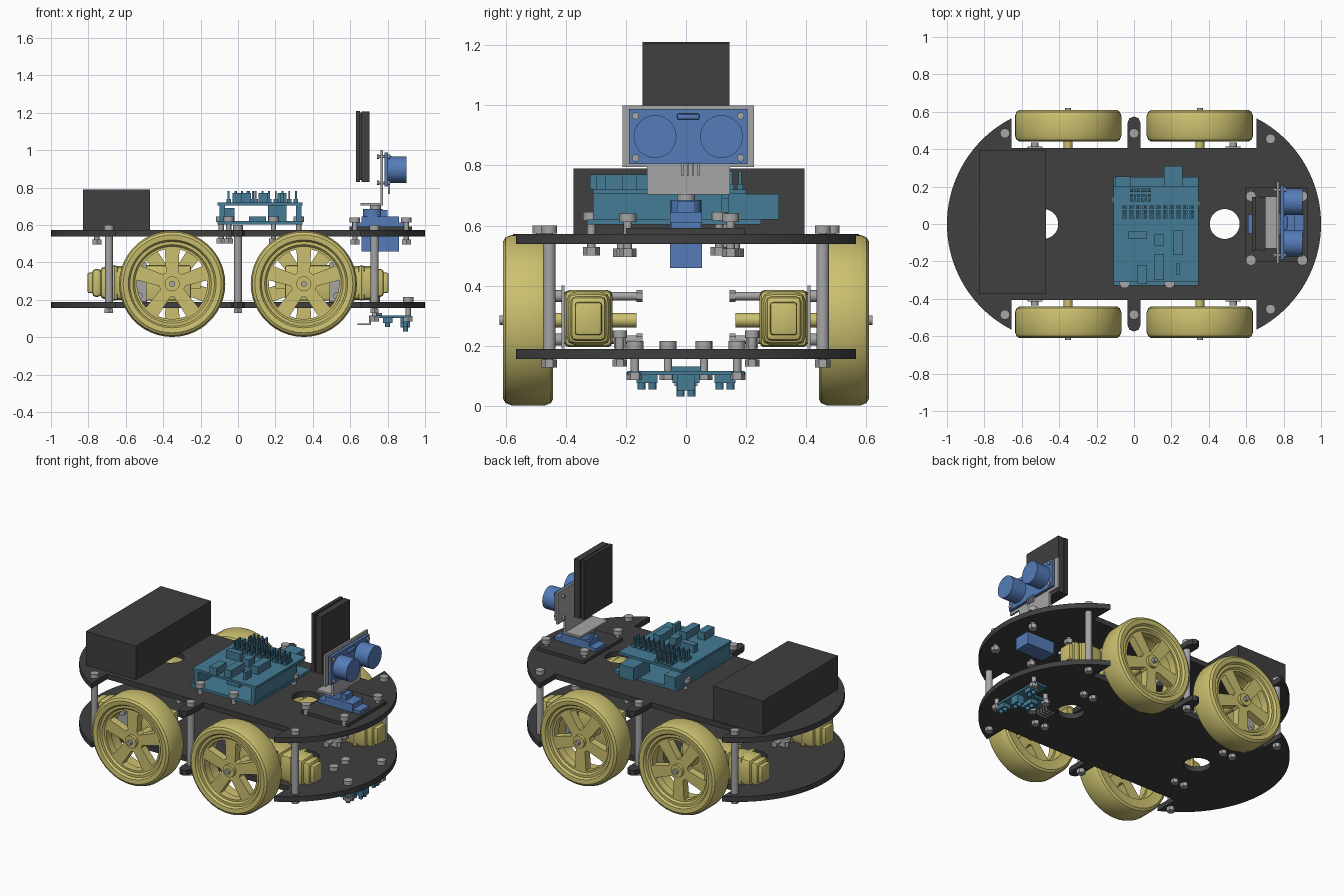
import bpy
import bmesh
from math import pi, sin, cos, radians, asin
from mathutils import Matrix, Vector

default_cube = bpy.data.objects.get("Cube")
if default_cube:
    bpy.data.objects.remove(default_cube, do_unlink=True)


def material(name, red, green, blue):
    mat = bpy.data.materials.new(name)
    mat.use_nodes = True
    mat.diffuse_color = (red, green, blue, 1)
    shader = next(n for n in mat.node_tree.nodes if n.type == 'BSDF_PRINCIPLED')
    shader.inputs["Base Color"].default_value = (red, green, blue, 1)
    return mat


YELLOW = material("soft yellow plastic", .6, .53, .16)
DARK = material("dark grey plastic", .05, .05, .05)
TEAL = material("teal circuit board", .06, .2, .3)
BLUE = material("mid blue plastic", .09, .2, .48)
METAL = material("light grey metal", .38, .38, .38)


class Part:
    """Collects simple solids, then turns them into one named object."""

    def __init__(self, name, mat):
        self.name, self.mat, self.bm = name, mat, bmesh.new()

    def box(self, xs, ys, zs, bevel=0):
        low, high = (Vector(corner) for corner in zip(xs, ys, zs))
        place = Matrix.Translation((low + high) / 2) @ Matrix.Diagonal(high - low).to_4x4()
        verts = bmesh.ops.create_cube(self.bm, size=1, matrix=place)["verts"]
        if bevel:
            edges = list({edge for vert in verts for edge in vert.link_edges})
            bmesh.ops.bevel(self.bm, geom=edges, offset=bevel, segments=2,
                            profile=.5, affect='EDGES')

    def rod(self, start, end, radius, sides=20):
        start, end = Vector(start), Vector(end)
        turn = (end - start).to_track_quat('Z', 'Y').to_matrix().to_4x4()
        bmesh.ops.create_cone(self.bm, cap_ends=True, segments=sides, radius1=radius,
                              radius2=radius, depth=(end - start).length,
                              matrix=Matrix.Translation((start + end) / 2) @ turn)

    def bolt(self, start, end, radius=.014, head=.028):
        start, end = Vector(start), Vector(end)
        cap = (end - start).normalized() * head
        self.rod(start, end, radius, sides=12)
        self.rod(start, start + cap, head, sides=6)
        self.rod(end - cap, end, head, sides=16)

    def lathe(self, profile, centre, steps):
        cx, cz = centre
        verts = [self.bm.verts.new((cx + r, y, cz)) for r, y in profile]
        edges = [self.bm.edges.new((verts[i - 1], verts[i])) for i in range(len(verts))]
        bmesh.ops.spin(self.bm, geom=verts + edges, cent=(cx, 0, cz), axis=(0, 1, 0),
                       angle=2 * pi, steps=steps)
        bmesh.ops.remove_doubles(self.bm, verts=self.bm.verts[:], dist=.0001)

    def finish(self, mirror=""):
        bm = self.bm
        for axis in mirror:
            source = bm.verts[:] + bm.edges[:] + bm.faces[:]
            copied = bmesh.ops.duplicate(bm, geom=source)["geom"]
            flip = [-1 if axis == letter else 1 for letter in "xyz"]
            bmesh.ops.scale(bm, vec=flip,
                            verts=[v for v in copied if isinstance(v, bmesh.types.BMVert)])
        bmesh.ops.recalc_face_normals(bm, faces=bm.faces[:])
        mesh = bpy.data.meshes.new(self.name)
        bm.to_mesh(mesh)
        bm.free()
        mesh.materials.append(self.mat)
        mesh.shade_smooth()
        mesh.set_sharp_from_angle(angle=radians(35))
        obj = bpy.data.objects.new(self.name, mesh)
        bpy.context.collection.objects.link(obj)
        return obj


def circle(cx, cy, radius, count=32):
    return [(cx + radius * cos(2 * pi * i / count), cy + radius * sin(2 * pi * i / count))
            for i in range(count)]


def cut_sheet(name, mat, loops, thickness, place):
    """Flat sheet from an outer loop and hole loops."""
    curve = bpy.data.curves.new(name, 'CURVE')
    curve.dimensions, curve.fill_mode, curve.extrude = '2D', 'BOTH', thickness / 2
    for loop in loops:
        spline = curve.splines.new('POLY')
        spline.points.add(len(loop) - 1)
        for point, (x, y) in zip(spline.points, loop):
            point.co = (x, y, 0, 1)
        spline.use_cyclic_u = True
    helper = bpy.data.objects.new(name + " outline", curve)
    bpy.context.collection.objects.link(helper)
    graph = bpy.context.evaluated_depsgraph_get()
    mesh = bpy.data.meshes.new_from_object(helper.evaluated_get(graph))
    part = Part(name, mat)
    part.bm.from_mesh(mesh)
    bpy.data.objects.remove(helper, do_unlink=True)
    bpy.data.meshes.remove(mesh)
    bmesh.ops.remove_doubles(part.bm, verts=part.bm.verts[:], dist=.0001)
    bmesh.ops.transform(part.bm, matrix=place, verts=part.bm.verts[:])
    for face in part.bm.faces:
        face.material_index = 0
    return part.finish()


# Chassis decks: round ends, wheel notches and a small tab on each side
radius = .635
sweep = asin(.565 / radius)
quarter = [(0, .575), (.025, .565), (.035, .54), (.035, .405), (.655, .405)]
quarter += [(1 - radius + radius * cos(sweep * t / 20), radius * sin(sweep * t / 20))
            for t in range(20, -1, -1)]
half = quarter + [(x, -y) for x, y in reversed(quarter[:-1])]
outline = half + [(-x, y) for x, y in reversed(half[1:-1])]
holes = [circle(side * .485, 0, .08) for side in (-1, 1)]
for name, height in (("lower_deck", .172), ("upper_deck", .555)):
    cut_sheet(name, DARK, [outline] + holes, .034, Matrix.Translation((0, 0, height)))

# Wheels: tyre with rim, five spokes and a hub
AXLE_X, AXLE_Z = .352, .285
tyres = Part("tyres", YELLOW)
tyres.lathe([(.235, .448), (.262, .442), (.276, .45), (.284, .47), (.284, .58),
             (.276, .6), (.262, .609), (.235, .606), (.226, .592), (.21, .592),
             (.2, .58), (.2, .45)], (AXLE_X, AXLE_Z), 44)
tyres.rod((AXLE_X, .5, AXLE_Z), (AXLE_X, .6, AXLE_Z), .04)
tyres.finish("xy")


def spoke_window(middle):
    polar = [(.07, -8), (.07, 8)] + [(.188, angle) for angle in range(24, -25, -8)]
    return [(r * cos(middle + radians(a)), r * sin(middle + radians(a))) for r, a in polar]


for side, side_name in ((-1, "right"), (1, "left")):
    windows = [spoke_window(side * pi / 2 + i * 2 * pi / 5) for i in range(5)]
    for end, end_name in ((-1, "rear"), (1, "front")):
        place = Matrix.Translation((end * AXLE_X, side * .555, AXLE_Z))
        cut_sheet(f"{end_name}_{side_name}_spokes", YELLOW, [circle(0, 0, .205, 44)] + windows,
                  .05, place @ Matrix.Rotation(pi / 2, 4, 'X'))

# Gear motors with rounded cans, end caps and axles
motors = Part("gear_motors", YELLOW)
motors.box((.25, .58), (.245, .405), (.195, .385), .015)
motors.box((.57, .74), (.25, .4), (.2, .38), .035)
motors.box((.73, .78), (.265, .385), (.215, .365), .02)
motors.box((.77, .805), (.28, .37), (.235, .345), .01)
motors.box((.64, .68), (.245, .405), (.195, .385), .02)
motors.box((.2, .26), (.31, .34), (.26, .31))
motors.rod((AXLE_X, .165, AXLE_Z), (AXLE_X, .52, AXLE_Z), .024)
motors.finish("xy")

# Motor brackets and their bolts
brackets = Part("motor_brackets", METAL)
brackets.box((.49, .57), (.2, .24), (.19, .24))
brackets.box((.49, .57), (.405, .415), (.19, .4))
for z in (.22, .365):
    brackets.bolt((.53, .145, z), (.53, .435, z), head=.02)
for x in (.5, .57):
    brackets.bolt((x, .22, .13), (x, .22, .25), head=.024)
brackets.rod((AXLE_X, .59, AXLE_Z), (AXLE_X, .62, AXLE_Z), .016, sides=12)
brackets.finish("xy")

# Posts joining the decks
posts = Part("deck_posts", METAL)
for x, y in ((-.69, .485), (0, .485), (.73, .455)):
    posts.rod((x, y, .18), (x, y, .55), .021)
    posts.bolt((x, y, .128), (x, y, .6), head=.026)
posts.finish("y")

# Battery box
battery = Part("battery_box", DARK)
battery.box((-.83, -.47), (-.375, .395), (.57, .79))
battery.finish()

# Stacked controller boards with sockets, connectors and pins
boards = Part("controller_boards", TEAL)
boards.box((-.11, .345), (-.33, .25), (.603, .62))
boards.box((-.11, .345), (-.31, .2), (.705, .72))
boards.box((.16, .26), (.14, .31), (.62, .705))
boards.box((-.1, -.02), (.12, .255), (.62, .69))
for x, back in ((-.1, .15), (.31, .12)):
    boards.box((x, x + .03), (-.31, back), (.62, .706))
boards.box((.06, .15), (-.2, .05), (.62, .645))
for x, y, wide, deep in ((.02, -.06, .1, .04), (.135, -.085, .05, .06), (.235, -.1, .05, .13),
                         (.135, -.23, .05, .14), (.045, -.27, .05, .1), (.235, -.24, .02, .06)):
    boards.box((x - wide / 2, x + wide / 2), (y - deep / 2, y + deep / 2), (.72, .77))
pins = [(-.05 + .036 * i, y) for i in range(11) for y in (.04, .065, .09)]
pins += [(-.01 + .03 * i, y) for i in range(4) for y in (.13, .15, .18)]
for x, y in pins:
    boards.box((x - .012, x + .012), (y - .01, y + .01), (.72, .738))
    boards.box((x - .005, x + .005), (y - .005, y + .005), (.73, .782))
boards.finish()

# Bolts through the upper deck
deck_bolts = Part("deck_bolts", METAL)
for x, y in ((-.09, .13), (.325, .11), (-.05, -.315), (.19, -.315)):
    deck_bolts.bolt((x, y, .5), (x, y, .645))
for y in (-.215, .165):
    deck_bolts.bolt((-.755, y, .495), (-.755, y, .58))
    for x in (.625, .9):
        deck_bolts.bolt((x, y * .9, .495), (x, y * .9, .64))
deck_bolts.finish()

# Servo on its mounting plate
mount = Part("servo_mount", DARK)
mount.box((.595, .93), (-.2, .195), (.572, .592))
mount.finish()
servo = Part("servo", BLUE)
servo.box((.66, .86), (-.053, .053), (.458, .645))
servo.box((.61, .91), (-.05, .05), (.592, .612))
servo.rod((.72, 0, .64), (.72, 0, .685), .052)
servo.box((.72, .8), (-.03, .03), (.64, .68))
servo.finish()

# Sensor bracket
bracket = Part("sensor_bracket", METAL)
bracket.rod((.735, 0, .68), (.735, 0, .715), .03)
bracket.box((.655, .775), (-.13, .147), (.703, .716))
bracket.box((.762, .775), (-.13, .147), (.703, .8))
bracket.box((.762, .775), (-.212, .226), (.795, 1))
for y in (-.168, .182):
    for z in (.825, .965):
        bracket.bolt((.742, y, z), (.812, y, z), radius=.008, head=.012)
bracket.finish()

# Distance sensor with two round eyes
sensor = Part("distance_sensor", BLUE)
sensor.box((.783, .802), (-.19, .205), (.805, .987))
for y in (-.103, .118):
    sensor.rod((.795, y, .896), (.9, y, .896), .071, sides=36)
sensor.box((.8, .82), (-.03, .045), (.952, .972), .006)
sensor.finish()
sensor_pins = Part("sensor_pins", METAL)
for i in range(4):
    y = -.015 + .018 * i
    sensor_pins.box((.803, .812), (y, y + .006), (.765, .81))
sensor_pins.finish()

# Upright display panel
panel = Part("display_panel", DARK)
panel.box((.63, .652), (-.145, .145), (.83, 1.21))
panel.box((.65, .662), (-.12, .12), (.84, 1.2))
panel.box((.66, .703), (-.145, .145), (.83, 1.207))
panel.finish()

# Line sensor hanging below the front
tracker = Part("line_sensor", TEAL)
tracker.box((.83, .925), (-.195, .195), (.102, .116))
tracker.box((.7, .84), (-.07, .07), (.102, .116))
for x, y, wide, low in ((.8, 0, .045, .06), (.895, 0, .03, .036),
                        (.895, .13, .035, .06), (.895, -.13, .035, .06)):
    tracker.box((x - .025, x + .025), (y - wide, y + wide), (low + .015, .103))
    for step in (-.018, .018):
        tracker.rod((x, y + step, low - .005), (x, y + step, low + .02), .013, sides=12)
tracker.box((.74, .77), (-.05, .05), (.115, .13))
tracker.finish()
tracker_bolts = Part("line_sensor_bolts", METAL)
for x, y in ((.91, .17), (.73, .06)):
    tracker_bolts.bolt((x, y, .085), (x, y, .215))
for y in (.008, .03):
    tracker_bolts.box((.64, .71), (y, y + .008), (.066, .074))
    tracker_bolts.box((.7, .71), (y, y + .008), (.07, .103))
tracker_bolts.finish("y")
